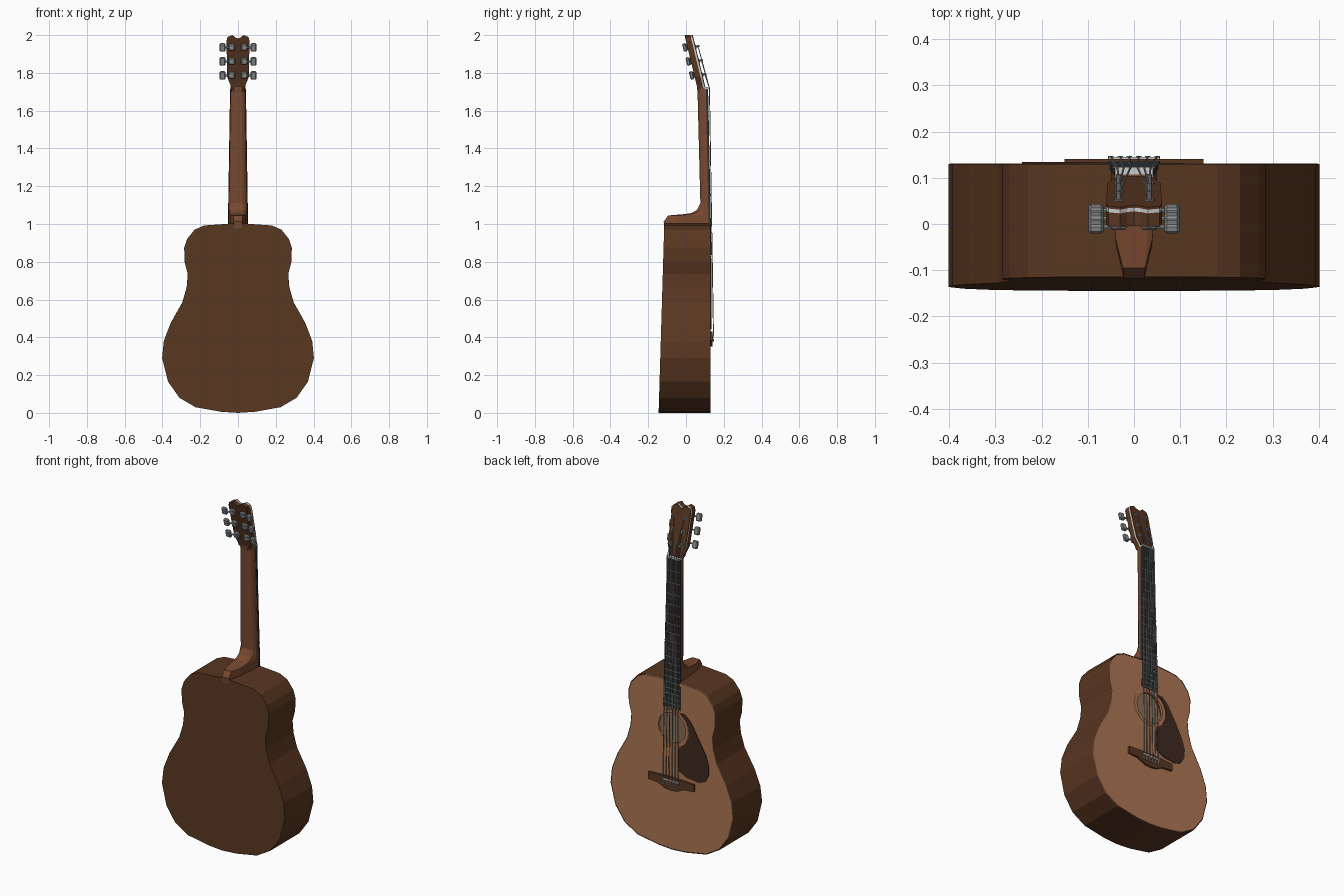
import bpy, bmesh, math
from mathutils import Vector, Matrix

if "Cube" in bpy.data.objects:
    bpy.data.objects.remove(bpy.data.objects["Cube"])


def material(name, r, g, b):
    m = bpy.data.materials.new(name)
    m.diffuse_color = (r, g, b, 1)
    m.use_nodes = True
    m.node_tree.nodes["Principled BSDF"].inputs["Base Color"].default_value = m.diffuse_color
    return m


DARK = material("dark_wood", .10, .037, .015)
TOP = material("pale_wood", .42, .18, .085)
NECK = material("neck_wood", .19, .067, .03)
PLATE = material("dark_plate", .05, .024, .014)
EBONY = material("fingerboard", .03, .03, .03)
STEEL = material("steel", .26, .27, .28)
WHITE = material("binding", .7, .7, .68)
LINING = material("lining", .25, .16, .09)


def finish(name, bm, mat):
    bmesh.ops.recalc_face_normals(bm, faces=bm.faces)
    me = bpy.data.meshes.new(name)
    bm.to_mesh(me)
    bm.free()
    ob = bpy.data.objects.new(name, me)
    bpy.context.collection.objects.link(ob)
    me.materials.append(mat)
    return ob


def slab(name, pts, back, front, mat, open_front=False):
    """Prism from an x-z outline; back and front give y for each z."""
    bm = bmesh.new()
    b = [bm.verts.new((x, back(z), z)) for x, z in pts]
    f = [bm.verts.new((x, front(z), z)) for x, z in pts]
    n = len(pts)
    bm.faces.new(b)
    if not open_front:
        bm.faces.new(f[::-1])
    for i in range(n):
        j = (i + 1) % n
        bm.faces.new((b[i], f[i], f[j], b[j]))
    return finish(name, bm, mat)


def mirror(half):
    return half + [(-x, z) for x, z in reversed(half) if x > 0]


def rod(name, pts, r, mat, sides=6):
    bm = bmesh.new()
    for a, b in zip(pts, pts[1:]):
        a, b = Vector(a), Vector(b)
        q = (b - a).to_track_quat('Z', 'Y').to_matrix().to_4x4()
        bmesh.ops.create_cone(bm, cap_ends=True, segments=sides, radius1=r, radius2=r,
                              depth=(b - a).length, matrix=Matrix.Translation((a + b) / 2) @ q)
    return finish(name, bm, mat)


def box(name, c, size, mat, tilt=0, bevel=0):
    bm = bmesh.new()
    bmesh.ops.create_cube(bm, size=1, matrix=Matrix.Translation(c) @ Matrix.Rotation(tilt, 4, 'X')
                          @ Matrix.Diagonal((*size, 1)))
    if bevel:
        bmesh.ops.bevel(bm, geom=bm.edges[:], offset=bevel, segments=1, affect='EDGES')
    return finish(name, bm, mat)


def at(y):
    return lambda z: y


def circle(r, n=12):
    return [(r * math.cos(2 * math.pi * i / n), HOLE + r * math.sin(2 * math.pi * i / n)) for i in range(n)]


HOLE = .72

# Body shell with a tapered depth
half = [(0, 0), (.09, .006), (.225, .03), (.31, .08), (.37, .165), (.402, .29), (.393, .38), (.357, .475),
        (.295, .585), (.272, .665), (.266, .735), (.283, .80), (.285, .875), (.27, .92), (.23, .97),
        (.18, .992), (0, 1.005)]
outline = mirror(half)
inner = [(x * .992, .5 + (z - .5) * .992) for x, z in outline]
slab("body", outline, lambda z: -.145 + .03 * z, at(.13), DARK, open_front=True)
slab("inner_back", inner, lambda z: -.142 + .03 * z, lambda z: -.136 + .03 * z, LINING)

# Soundboard with round hole
board = slab("soundboard", inner, at(.118), at(.1305), TOP)
cutter = slab("hole_cutter", circle(.09), at(.05), at(.2), TOP)
cutter.hide_render = True
mod = board.modifiers.new("hole", 'BOOLEAN')
mod.object = cutter
mod.solver = 'EXACT'
bpy.context.view_layer.objects.active = board
bpy.ops.object.modifier_apply(modifier="hole")
bpy.data.objects.remove(cutter)

# Rosette ring around the hole
bm = bmesh.new()
loops = [[bm.verts.new((x, y, z)) for x, z in circle(r)]
         for r, y in ((.09, .129), (.09, .132), (.11, .132), (.11, .129))]
for k in range(4):
    p, q = loops[k], loops[(k + 1) % 4]
    for i in range(12):
        j = (i + 1) % 12
        bm.faces.new((p[i], p[j], q[j], q[i]))
finish("rosette", bm, TOP)

# Pickguard wrapping the hole
guard = [(-.085, .82), (-.125, .785), (-.18, .692), (-.225, .61), (-.243, .55), (-.24, .50), (-.22, .46),
         (-.18, .442), (-.10, .45), (-.05, .475), (-.04, .53)]
arc = [math.radians(a) for a in (245, 220, 195, 170, 145, 118)]
guard += [(.113 * math.cos(a), HOLE + .113 * math.sin(a)) for a in arc]
slab("pickguard", guard, at(.129), at(.1345), PLATE)

# Bridge, saddle
slab("bridge", mirror([(0, .352), (.04, .356), (.085, .378), (.15, .383), (.15, .425), (.06, .43), (0, .43)]),
     at(.129), at(.141), DARK)
box("saddle", (0, .141, .412), (.11, .008, .008), WHITE)


# Neck and heel lofted through horizontal sections
def board_y(z):
    return .135 - .018 * (z - .84) / .875


# z, half width, shoulder y, back half width, back y
sections = [(.98, .05, .085, .022, -.116), (1.012, .05, .085, .022, -.118), (1.045, .05, .085, .024, -.095),
            (1.052, .05, .088, .030, -.01), (1.058, .05, .09, .032, .03), (1.075, .05, .095, .028, .058),
            (1.11, .05, .098, .025, .076), (1.70, .040, .085, .02, .061), (1.725, .038, .085, .025, .058)]
bm = bmesh.new()
rings = []
for z, w, ys, wb, yb in sections:
    ym = ys + (yb - ys) * .65
    prof = [(w, board_y(z) - .010), (w, ys), ((w + wb) / 2 + .003, ym), (wb, yb)]
    prof += [(-x, y) for x, y in reversed(prof)]
    rings.append([bm.verts.new((x, y, z)) for x, y in prof])
for p, q in zip(rings, rings[1:]):
    for i in range(8):
        j = (i + 1) % 8
        bm.faces.new((p[i], p[j], q[j], q[i]))
bm.faces.new(rings[0])
bm.faces.new(rings[-1])
finish("neck", bm, NECK)

# Fingerboard, frets and nut
slab("fingerboard", [(-.056, .835), (.056, .835), (.042, 1.715), (-.042, 1.715)],
     lambda z: board_y(z) - .012, board_y, EBONY)
for i in range(1, 20):
    z = .40 + 1.315 * 2 ** (-i / 12)
    w = .042 + .014 * (1.715 - z) / .88
    box("fret", (0, board_y(z), z), (2 * w, .003, .004), STEEL)
box("nut", (0, .111, 1.719), (.082, .024, .01), WHITE)

# Tilted headstock: wood, light binding, dark face
TILT = .238


def head_back(z):
    return .06 - .243 * (z - 1.72)


head = mirror([(0, 1.715), (.037, 1.715), (.040, 1.735), (.057, 1.778), (.061, 1.97), (.055, 1.99), (.03, 2.0),
               (.015, 1.988), (0, 1.982)])
for name, a, b, mat in (("headstock", 0, .031, DARK), ("head_binding", .031, .039, WHITE),
                        ("head_face", .039, .044, DARK)):
    slab(name, head, lambda z: head_back(z) + a, lambda z: head_back(z) + b, mat)

# Tuners, strings and bridge pins
normal = Vector((0, math.cos(TILT), math.sin(TILT)))
for s in (-1, 1):
    for k, z in enumerate((1.79, 1.864, 1.938)):
        back = Vector((s * .033, head_back(z), z))
        face = back + Vector((0, .043, 0))
        rod("tuner_post", [face, face + normal * .022], .006, STEEL, 8)
        rod("post_washer", [face, face + normal * .004], .011, STEEL, 8)
        c = back - normal * .008
        box("gear_housing", c, (.034, .018, .036), STEEL, TILT, .004)
        c = back - normal * .014
        rod("key_shaft", [c, (s * .075, c.y, c.z)], .005, STEEL)
        box("tuner_key", (s * .082, c.y, c.z), (.032, .02, .044), STEEL, TILT, .005)
        m = 2.5 - k
        rod("string", [(s * m * .02, .139, .385), (s * m * .02, .1455, .412), (s * m * .0145, .124, 1.719),
                       face + normal * .014], .0024, STEEL)
        rod("bridge_pin", [(s * m * .02, .135, .385), (s * m * .02, .147, .385)], .006, STEEL, 8)
